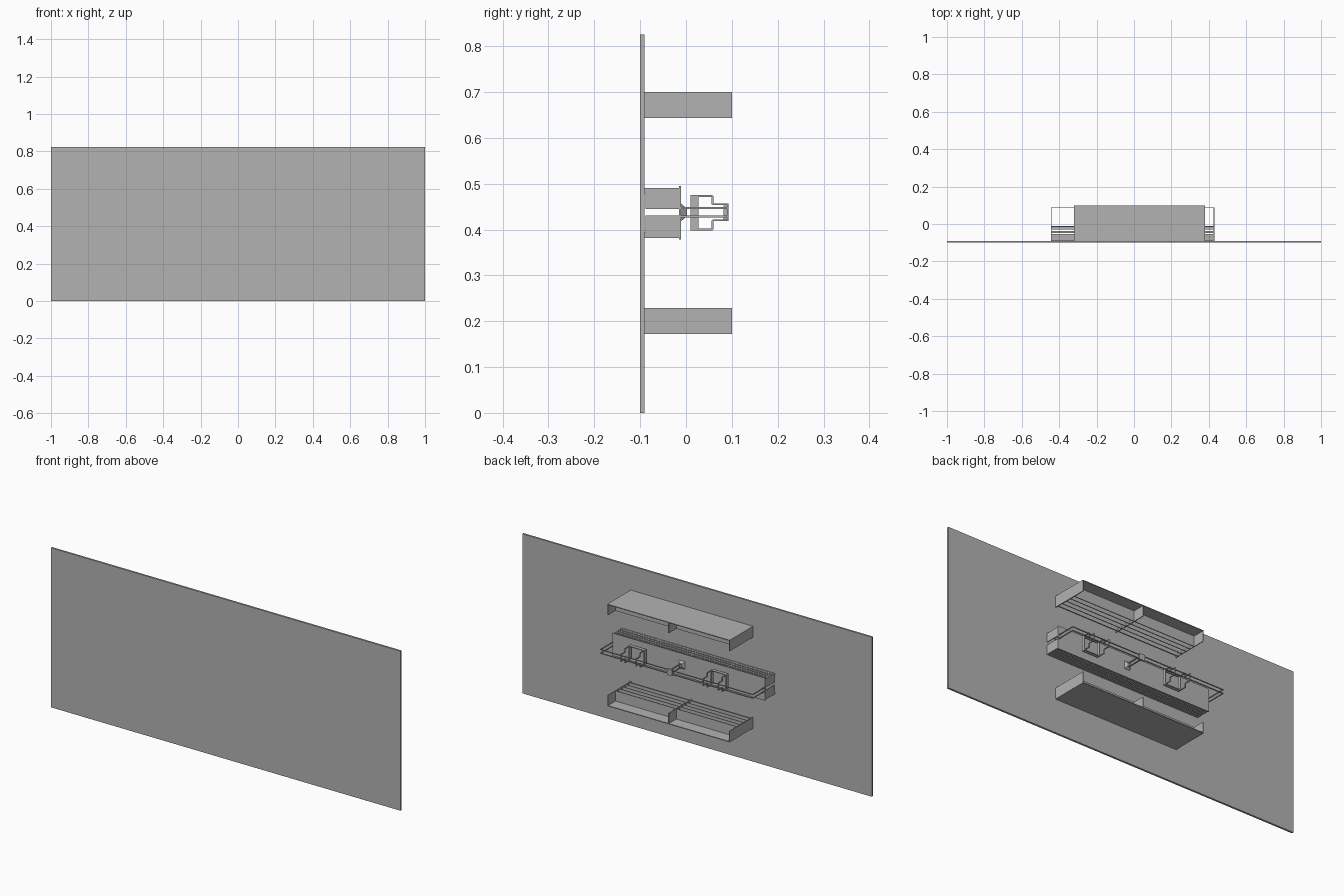
import bpy
import bmesh
from mathutils import Vector

cube = bpy.data.objects.get("Cube")
if cube:
    bpy.data.objects.remove(cube, do_unlink=True)

grey = bpy.data.materials.new("plain_grey")
grey.use_nodes = True
tone = (0.45, 0.45, 0.45, 1)
grey.diffuse_color = tone
grey.node_tree.nodes["Principled BSDF"].inputs["Base Color"].default_value = tone


def build(name, boxes):
    """One object made of boxes, each given as x, y and z ranges."""
    bm = bmesh.new()
    for xs, ys, zs in boxes:
        made = bmesh.ops.create_cube(bm, size=1)["verts"]
        for v in made:
            v.co = Vector([(lo + hi) / 2 + c * (hi - lo)
                           for c, (lo, hi) in zip(v.co, (xs, ys, zs))])
    mesh = bpy.data.meshes.new(name)
    bm.to_mesh(mesh)
    bm.free()
    mesh.materials.append(grey)
    obj = bpy.data.objects.new(name, mesh)
    bpy.context.collection.objects.link(obj)
    return obj


def around(c, w):
    return (c - w / 2, c + w / 2)


T = 0.004          # sheet thickness
MID = 0.03         # centre of the fittings along x
X0, X1 = -0.32, 0.38
Y0, Y1 = -0.09, 0.1

# Large front panel
build("front_panel", [((-1, 1), (-0.1, Y0), (0, 0.825))])


# Open-backed trays with long fins; the closed side faces away from the middle
def tray(name, z0, z1, slab_on_top):
    slab = (z1 - T, z1) if slab_on_top else (z0, z0 + T)
    build(name + "_slab", [((X0, X1), (Y0, Y1), slab)])
    plates = [(around(x, T), (Y0, Y1), (z0, z1))
              for x in (X0 + T / 2, MID, X1 - T / 2)]
    build(name + "_end_plates", plates)
    fins = [((X0, X1), around(-0.075 + i * 0.028, T), (z0, z1)) for i in range(5)]
    build(name + "_fins", fins)


tray("upper_tray", 0.643, 0.70, True)
tray("lower_tray", 0.172, 0.229, False)

# Central duct: back plate, dividers and louvres above and below
DX0, DX1 = -0.445, 0.43
DZ0, DZ1 = 0.382, 0.49
build("duct_back_plate", [((DX0, DX1), (-0.015, -0.011), (0.378, 0.495))])
build("duct_mounting_strips", [((DX0, DX1), (Y0, -0.086), around(z, 0.012))
                               for z in (DZ0 + 0.006, DZ1 - 0.006)])
quarter = (DX1 - DX0 - T) / 4
dividers = []
for i in range(5):
    x = DX0 + T / 2 + i * quarter
    dividers += [(around(x, T), (-0.088, -0.015), zs)
                 for zs in ((DZ0, 0.427), (0.448, DZ1))]
build("duct_dividers", dividers)
build("duct_louvres", [((DX0, DX1), around(-0.078 + i * 0.018, 0.011), around(z, T))
                       for i in range(4) for z in (DZ0 + T / 2, DZ1 - T / 2)])

# Paired rails running round the back of the duct
RAILS = (0.428, 0.447)
RY = 0.087
rails = []
for z in RAILS:
    rails.append(((DX0, DX1), around(RY, T), around(z, T)))
    for x in (DX0 + T / 2, DX1 - T / 2):
        rails.append((around(x, T), (-0.088, RY), around(z, T)))
build("rail_frame", rails)

# Middle arm holding the rails, with a tapered foot
build("middle_arm", [(around(MID, 0.006), (0, 0.093), around(z, T)) for z in RAILS]
      + [(around(MID, 0.03), (0.082, 0.093), around(0.437, 0.03))])
foot = build("middle_arm_foot", [(around(MID, 0.035), (-0.012, 0.002), (0.417, 0.458))])
for v in foot.data.vertices:
    if v.co.y > 0:
        v.co.x = MID + (v.co.x - MID) * 0.4
        v.co.z = 0.437 + (v.co.z - 0.437) * 0.4

# Square hanger frames with stepped clips reaching over the rails
for side, sx in (("left", 1), ("right", -1)):
    cx = MID + sx * 0.235
    za, zb = 0.398, 0.475
    ring = [(around(cx, 0.09), (0.01, 0.027), around(z, T)) for z in (za + T / 2, zb - T / 2)]
    ring += [(around(cx + d * 0.043, T), (0.01, 0.027), (za, zb)) for d in (-1, 1)]
    build(side + "_hanger_frame", ring)
    clip = []
    for d in (-1, 1):
        xs = around(cx + d * 0.043, T)
        for outer, inner in ((zb - T / 2, 0.455), (za + T / 2, 0.42)):
            clip.append((xs, (0.027, 0.058), around(outer, T)))
            clip.append((xs, around(0.058, T), (min(outer, inner), max(outer, inner))))
            clip.append((xs, (0.058, 0.093), around(inner, T)))
        clip.append((xs, around(0.091, T), (0.42, 0.455)))
    build(side + "_hanger_clip", clip)
